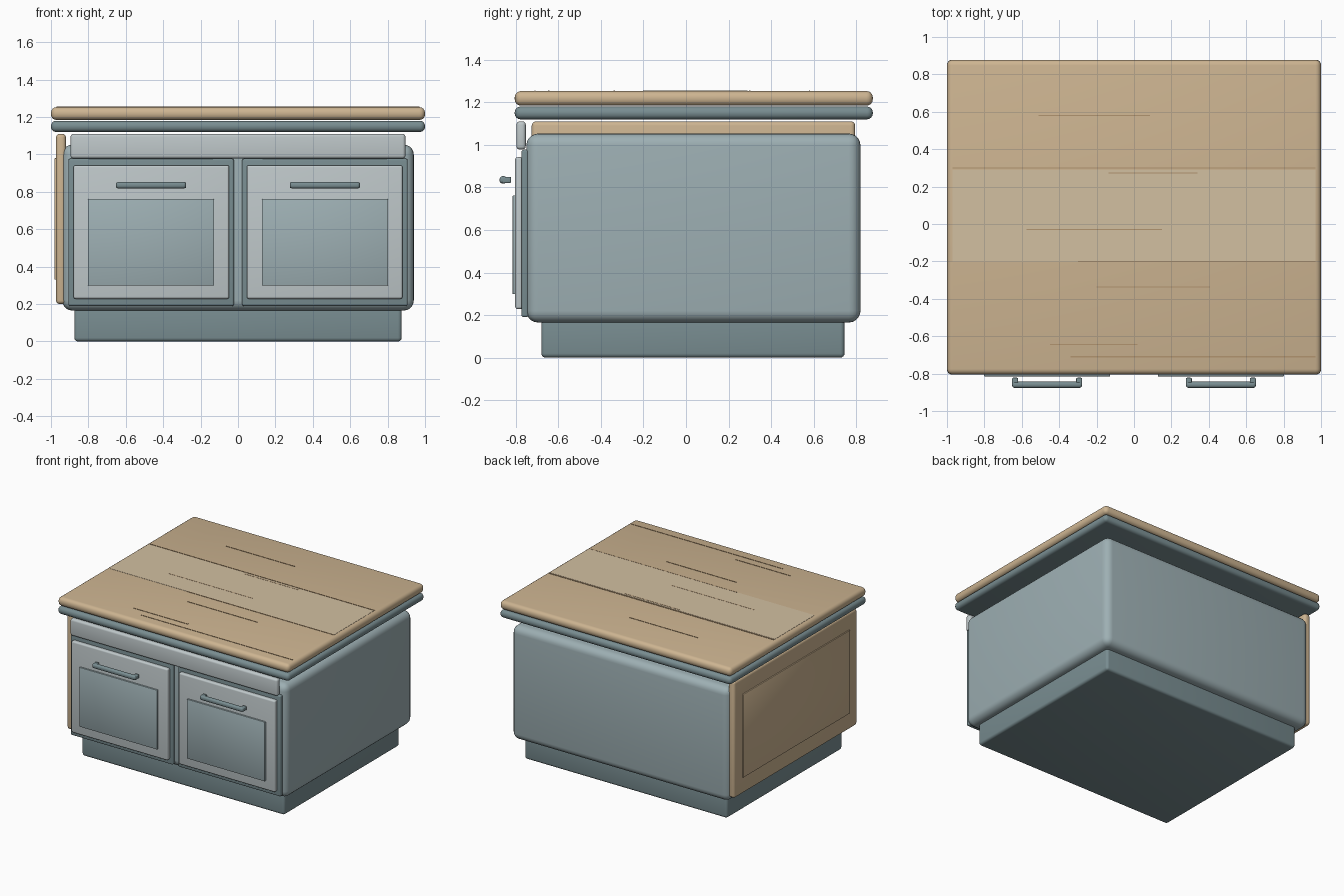
import bpy, bmesh, math

if "Cube" in bpy.data.objects:
    bpy.data.objects.remove(bpy.data.objects["Cube"])


def material(name, rgb):
    m = bpy.data.materials.new(name)
    lin = [(c / 255) ** 2.2 for c in rgb]
    m.diffuse_color = (*lin, 1)
    m.use_nodes = True
    m.node_tree.nodes["Principled BSDF"].inputs["Base Color"].default_value = m.diffuse_color
    return m


BODY = material("body_paint", (156, 174, 178))
LIGHT = material("light_paint", (190, 199, 201))
DARK = material("dark_paint", (120, 140, 144))
WOOD = material("wood", (204, 179, 144))
PALE = material("pale_wood", (209, 190, 160))
GRAIN = material("wood_grain", (176, 146, 110))


def box(name, x, y, z, mat, bevel=0.0, segments=4):
    """Box spanning the given (min, max) ranges with rounded edges."""
    me = bpy.data.meshes.new(name)
    bm = bmesh.new()
    bmesh.ops.create_cube(bm, size=1)
    for v in bm.verts:
        v.co = [r[0] if c < 0 else r[1] for c, r in zip(v.co, (x, y, z))]
    if bevel:
        bmesh.ops.bevel(bm, geom=bm.edges[:], offset=bevel, segments=segments,
                        profile=0.5, affect='EDGES', clamp_overlap=True)
    bm.to_mesh(me)
    bm.free()
    ob = bpy.data.objects.new(name, me)
    bpy.context.collection.objects.link(ob)
    me.materials.append(mat)
    if bevel:
        bpy.ops.object.select_all(action='DESELECT')
        ob.select_set(True)
        bpy.context.view_layer.objects.active = ob
        bpy.ops.object.shade_smooth_by_angle(angle=math.radians(35))
    return ob


# Cabinet carcass and recessed plinth
box("plinth", (-0.875, 0.875), (-0.68, 0.745), (0, 0.2), DARK, 0.02)
box("cabinet_body", (-0.94, 0.94), (-0.75, 0.82), (0.165, 1.053), BODY, 0.055, 5)

# Counter: painted under-slab and wooden top
box("under_slab", (-1, 1), (-0.805, 0.878), (1.12, 1.18), DARK, 0.027)
box("countertop", (-1, 1), (-0.805, 0.878), (1.184, 1.253), WOOD, 0.03)

# Pale middle plank and grain lines lying on the top
box("pale_plank", (-0.97, 0.97), (-0.2, 0.29), (1.25, 1.2545), PALE)
grain = [(0.58, -0.51, 0.085), (0.3, -0.97, 0.97), (0.272, -0.135, 0.34),
         (-0.03, -0.575, 0.15), (-0.2, -0.3, 0.97), (-0.337, -0.2, 0.405),
         (-0.645, -0.45, 0.02), (-0.71, -0.34, 0.97)]
for i, (y, x0, x1) in enumerate(grain):
    box(f"grain_line_{i + 1}", (x0, x1), (y - 0.003, y + 0.003), (1.25, 1.2555), GRAIN)

# Drawer strip under the counter
box("drawer_strip", (-0.895, 0.895), (-0.797, -0.753), (0.978, 1.11), LIGHT, 0.016)

# Wooden panel on the left side with its raised centre
box("side_panel", (-0.973, -0.92), (-0.725, 0.795), (0.2, 1.11), WOOD, 0.02)
box("side_panel_inset", (-0.982, -0.95), (-0.625, 0.695), (0.33, 0.98), WOOD, 0.004, 2)

# Doors with backing frame, raised centre and bar handle
for side, s in (("left", -1), ("right", 1)):
    def span(a, b):
        return tuple(sorted((s * a, s * b)))
    box(f"{side}_door_frame", span(0.022, 0.907), (-0.773, -0.74), (0.19, 0.977), DARK, 0.01)
    box(f"{side}_door", span(0.047, 0.88), (-0.803, -0.765), (0.228, 0.942), LIGHT, 0.012)
    box(f"{side}_door_inset", span(0.128, 0.802), (-0.815, -0.79), (0.298, 0.762), BODY, 0.004, 2)
    box(f"{side}_handle_bar", span(0.277, 0.652), (-0.876, -0.843), (0.818, 0.853), DARK, 0.014)
    for end, x in (("inner", 0.293), ("outer", 0.636)):
        box(f"{side}_handle_{end}_post", span(x - 0.016, x + 0.016),
            (-0.865, -0.822), (0.82, 0.85), DARK, 0.006, 3)
